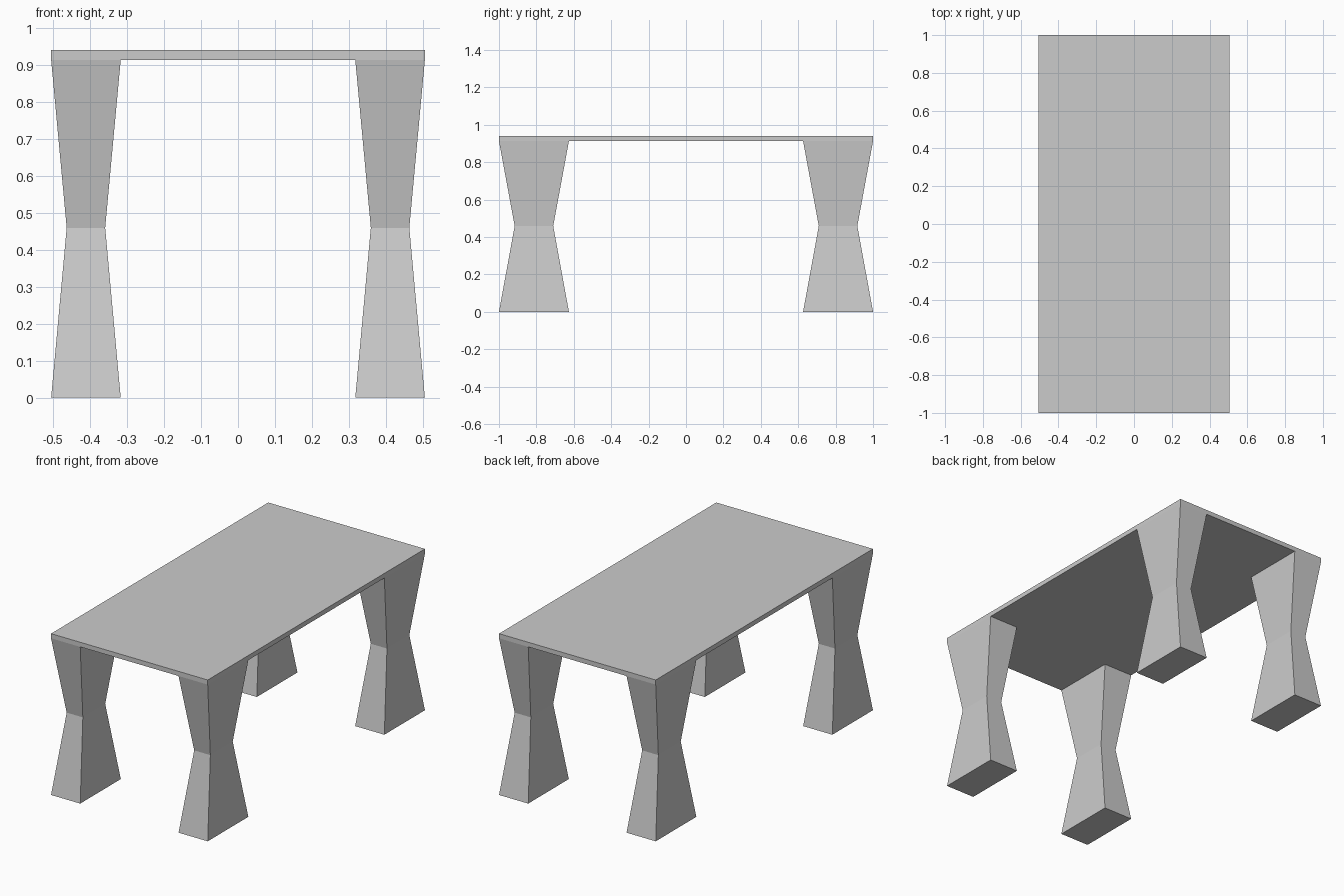
import bpy, bmesh

if "Cube" in bpy.data.objects:
    bpy.data.objects.remove(bpy.data.objects["Cube"])

TOP_Z, UNDER_Z, WAIST_Z = 0.94, 0.913, 0.459
HALF_X, HALF_Y = 0.505, 1.0


def stacked_rects(name, centre, sections):
    """Loft rectangles given as (z, half width x, half width y)."""
    bm = bmesh.new()
    cx, cy = centre
    rings = [[bm.verts.new((cx + sx * hx, cy + sy * hy, z))
              for sx, sy in ((-1, -1), (1, -1), (1, 1), (-1, 1))]
             for z, hx, hy in sections]
    bm.faces.new(rings[0][::-1])
    bm.faces.new(rings[-1])
    for low, high in zip(rings, rings[1:]):
        for i in range(4):
            j = (i + 1) % 4
            bm.faces.new((low[i], low[j], high[j], high[i]))
    mesh = bpy.data.meshes.new(name)
    bm.to_mesh(mesh)
    bm.free()
    obj = bpy.data.objects.new(name, mesh)
    bpy.context.collection.objects.link(obj)
    return obj


# Thin table top
stacked_rects("table_top", (0, 0),
              [(UNDER_Z, HALF_X, HALF_Y), (TOP_Z, HALF_X, HALF_Y)])

# Four hourglass legs, flush with the corners
LEG_X, LEG_Y = 0.094, 0.187
profile = [(0, LEG_X, LEG_Y), (WAIST_Z, 0.052, 0.103), (UNDER_Z, LEG_X, LEG_Y)]
for side, sx in (("left", -1), ("right", 1)):
    for end, sy in (("front", -1), ("back", 1)):
        stacked_rects(f"{end}_{side}_leg",
                      (sx * (HALF_X - LEG_X), sy * (HALF_Y - LEG_Y)), profile)
